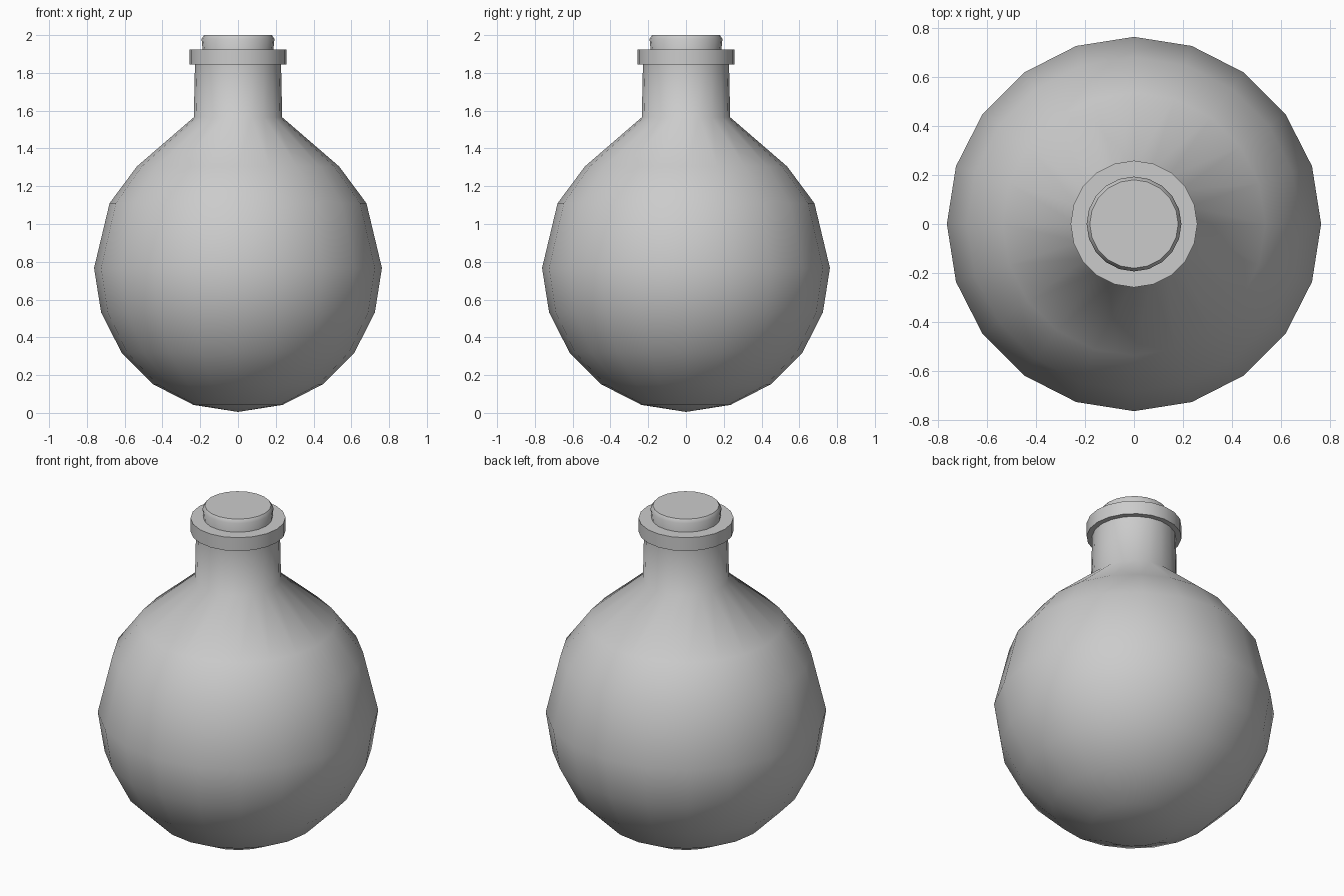
import bpy, bmesh
from math import cos, sin, pi, radians

if "Cube" in bpy.data.objects:
    bpy.data.objects.remove(bpy.data.objects["Cube"])

SIDES = 20


def lathe(name, profile, angle=40):
    """Revolve (radius, z) points around z; zero radius makes a pole."""
    bm = bmesh.new()
    rings = []
    for r, z in profile:
        if r == 0:
            rings.append([bm.verts.new((0, 0, z))])
        else:
            rings.append([bm.verts.new((r * cos(2 * pi * i / SIDES), r * sin(2 * pi * i / SIDES), z))
                          for i in range(SIDES)])
    for a, b in zip(rings, rings[1:]):
        for i in range(SIDES):
            j = (i + 1) % SIDES
            if len(a) == 1:
                bm.faces.new((a[0], b[j], b[i]))
            elif len(b) == 1:
                bm.faces.new((a[i], a[j], b[0]))
            else:
                bm.faces.new((a[i], a[j], b[j], b[i]))
    for ring, flip in ((rings[0], True), (rings[-1], False)):
        if len(ring) > 1:
            bm.faces.new(ring[::-1] if flip else ring)
    mesh = bpy.data.meshes.new(name)
    bm.to_mesh(mesh)
    bm.free()
    obj = bpy.data.objects.new(name, mesh)
    bpy.context.collection.objects.link(obj)
    bpy.ops.object.select_all(action='DESELECT')
    obj.select_set(True)
    bpy.context.view_layer.objects.active = obj
    bpy.ops.object.shade_smooth_by_angle(angle=radians(angle))
    return obj


# Round flask: lower hemisphere, then shoulder, neck and flat lip
R = 0.762
bulb = [(0, 0.005)]
bulb += [(R * sin(k * pi / 10), 0.767 - R * cos(k * pi / 10)) for k in range(1, 6)]
lathe("flask", bulb + [(0.68, 1.11), (0.535, 1.305), (0.234, 1.565), (0.228, 1.845),
                       (0.258, 1.845), (0.258, 1.925)], angle=60)

# Stopper with a chamfered top edge
lathe("stopper", [(0.18, 1.85), (0.193, 1.98), (0.18, 2.0)])
